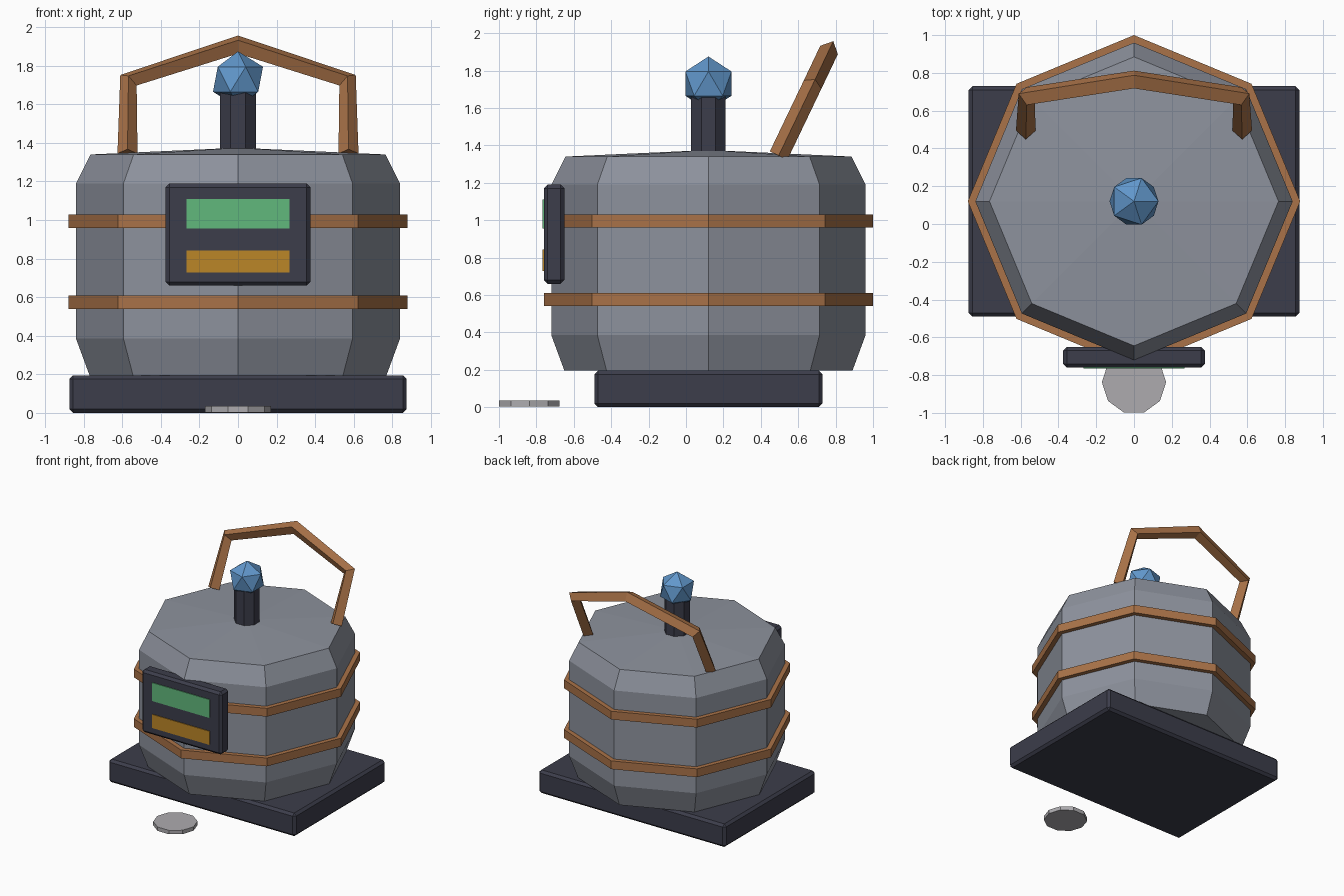
import bpy, bmesh
from math import sin, cos, pi, atan2, radians
from mathutils import Vector

if "Cube" in bpy.data.objects:
    bpy.data.objects.remove(bpy.data.objects["Cube"])


def material(name, rgb):
    m = bpy.data.materials.new(name)
    m.diffuse_color = (*rgb, 1)
    m.use_nodes = True
    m.node_tree.nodes["Principled BSDF"].inputs["Base Color"].default_value = m.diffuse_color
    return m


STEEL = material("steel", (0.27, 0.29, 0.34))
DARK = material("dark_metal", (0.045, 0.047, 0.07))
COPPER = material("copper", (0.40, 0.17, 0.065))
BLUE = material("blue", (0.12, 0.31, 0.60))
GREEN = material("green", (0.12, 0.48, 0.20))
AMBER = material("amber", (0.50, 0.24, 0.02))
PALE = material("pale_metal", (0.42, 0.41, 0.43))
CY = 0.12  # y of the barrel axis


def add(name, bm, mat):
    bmesh.ops.recalc_face_normals(bm, faces=bm.faces)
    me = bpy.data.meshes.new(name)
    bm.to_mesh(me)
    bm.free()
    me.materials.append(mat)
    ob = bpy.data.objects.new(name, me)
    bpy.context.collection.objects.link(ob)
    return ob


def lathe(name, profile, mat, n=8, cy=CY, turn=0.0, closed=False):
    """Spin (radius, z) points; radius 0 makes a pole."""
    bm = bmesh.new()
    rings = []
    for r, z in profile:
        if r == 0:
            rings.append([bm.verts.new((0, cy, z))] * n)
        else:
            rings.append([bm.verts.new((r * cos(turn + 2 * pi * i / n),
                                        cy + r * sin(turn + 2 * pi * i / n), z))
                          for i in range(n)])
    pairs = list(zip(rings, rings[1:]))
    if closed:
        pairs.append((rings[-1], rings[0]))
    for a, b in pairs:
        for i in range(n):
            j = (i + 1) % n
            bm.faces.new(list(dict.fromkeys((a[i], a[j], b[j], b[i]))))
    return add(name, bm, mat)


def box(name, lo, hi, mat, bevel=0.0):
    lo, hi = Vector(lo), Vector(hi)
    bm = bmesh.new()
    bmesh.ops.create_cube(bm, size=1)
    bmesh.ops.scale(bm, vec=hi - lo, verts=bm.verts)
    bmesh.ops.translate(bm, vec=(lo + hi) / 2, verts=bm.verts)
    if bevel:
        bmesh.ops.bevel(bm, geom=bm.edges[:], offset=bevel, segments=1, affect='EDGES')
    return add(name, bm, mat)


# Base slab
box("base", (-0.875, -0.49, 0), (0.875, 0.73, 0.195), DARK, 0.02)

# Octagonal barrel with a shallow pointed lid
lathe("barrel", [(0, 0.195), (0.77, 0.195), (0.84, 0.385), (0.84, 1.19),
                 (0.765, 1.34), (0, 1.375)], STEEL)

# Copper bands
for name, z in (("lower_band", 0.54), ("upper_band", 0.96)):
    lathe(name, [(0.88, z), (0.88, z + 0.07), (0.83, z + 0.07), (0.83, z)],
          COPPER, closed=True)

# Lid knob on its stem
lathe("knob_stem", [(0, 1.34), (0.1, 1.34), (0.1, 1.67), (0, 1.67)], DARK, turn=pi / 8)
bm = bmesh.new()
bmesh.ops.create_icosphere(bm, subdivisions=1, radius=0.145)
bmesh.ops.translate(bm, vec=(0, CY, 1.73), verts=bm.verts)
add("knob", bm, BLUE)

# Front panel with two screens
box("panel", (-0.375, -0.76, 0.66), (0.375, -0.65, 1.19), DARK, 0.02)
box("green_screen", (-0.268, -0.766, 0.955), (0.268, -0.74, 1.11), GREEN)
box("amber_screen", (-0.268, -0.766, 0.727), (0.268, -0.74, 0.842), AMBER)

# Carrying handle: diamond section swept along a bent path, leaning back
path = [Vector(p) for p in ((-0.573, 0.495, 1.345), (-0.568, 0.677, 1.725), (0, 0.765, 1.91),
                            (0.568, 0.677, 1.725), (0.573, 0.495, 1.345))]
lean = (path[2] - Vector((0, 0.495, 1.345))).normalized()
normal = Vector((1, 0, 0)).cross(lean)
bm = bmesh.new()
rings = []
for i, p in enumerate(path):
    into = (p - path[max(i - 1, 0)]).normalized()
    out = (path[min(i + 1, 4)] - p).normalized()
    side = normal.cross((into + out).normalized())
    rings.append([bm.verts.new(p + 0.052 * d) for d in (side, normal, -side, -normal)])
for a, b in zip(rings, rings[1:]):
    for k in range(4):
        bm.faces.new((a[k], a[(k + 1) % 4], b[(k + 1) % 4], b[k]))
bm.faces.new(rings[0])
bm.faces.new(rings[-1])
add("handle", bm, COPPER)

# Loose disc lying in front
lathe("disc", [(0, 0.003), (0.17, 0.003), (0.17, 0.036), (0, 0.036)], PALE, n=10, cy=-0.837)
